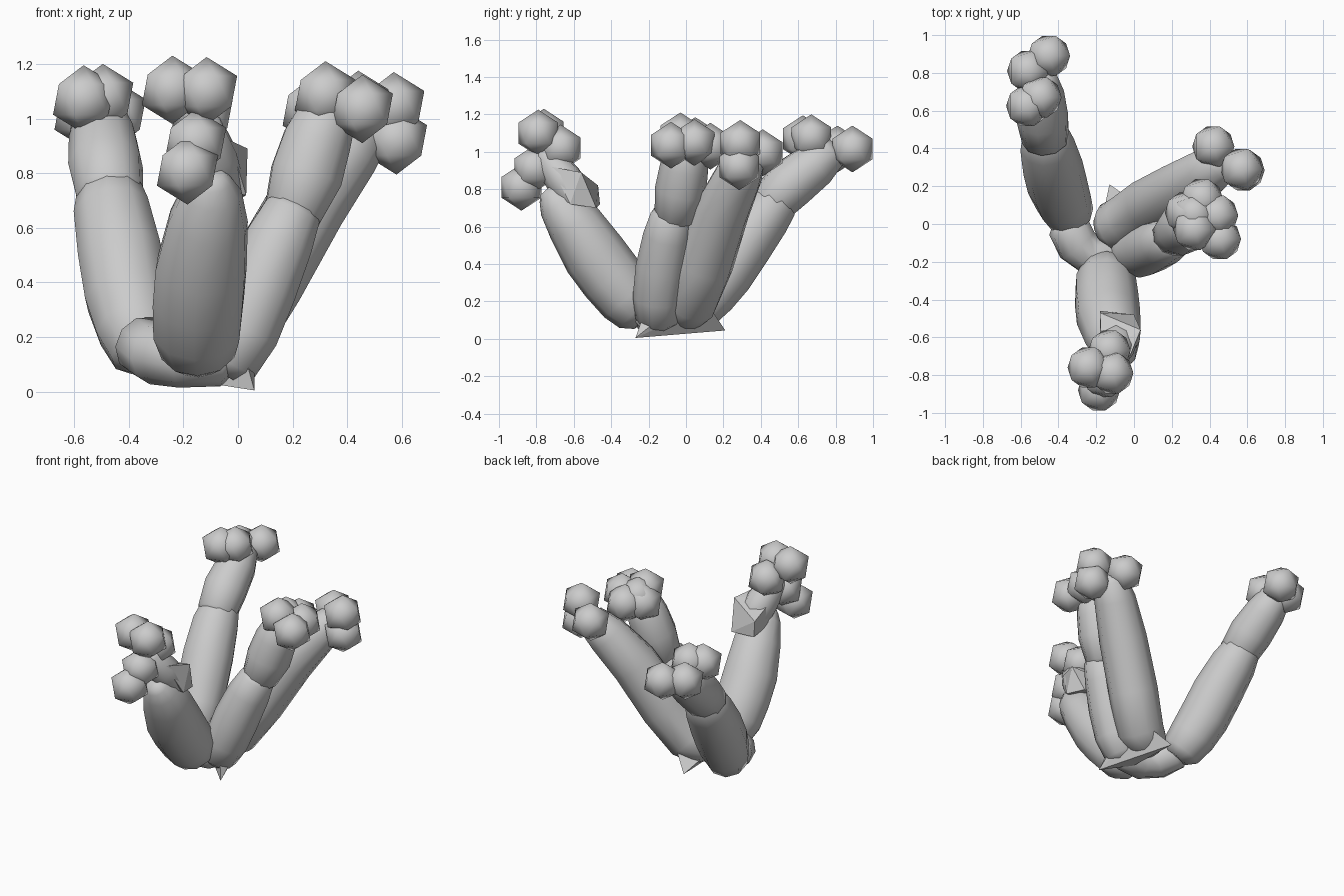
import bpy, bmesh, math
from mathutils import Vector

cube = bpy.data.objects.get("Cube")
if cube:
    bpy.data.objects.remove(cube, do_unlink=True)

grey = bpy.data.materials.new("pale_grey")
grey.use_nodes = True
tone = (0.6, 0.6, 0.6, 1)
grey.diffuse_color = tone
grey.node_tree.nodes["Principled BSDF"].inputs["Base Color"].default_value = tone


def finish(bm, name, smooth=True):
    bmesh.ops.recalc_face_normals(bm, faces=bm.faces)
    for f in bm.faces:
        f.smooth = smooth
    mesh = bpy.data.meshes.new(name)
    bm.to_mesh(mesh)
    bm.free()
    mesh.materials.append(grey)
    obj = bpy.data.objects.new(name, mesh)
    bpy.context.collection.objects.link(obj)
    return obj


def limb(name, path, sides=10):
    """Tapered tube through (x, y, z, radius) stations, with domed ends."""
    pts = [Vector(p[:3]) for p in path]
    radii = [p[3] for p in path]
    # small extra rings round off both ends
    first = (pts[0] - pts[1]).normalized()
    last = (pts[-1] - pts[-2]).normalized()
    pts = [pts[0] + first * radii[0] * 0.4] + pts + [pts[-1] + last * radii[-1] * 0.4]
    radii = [radii[0] * 0.6] + radii + [radii[-1] * 0.6]
    bm = bmesh.new()
    rings = []
    for i, (p, r) in enumerate(zip(pts, radii)):
        along = (pts[min(i + 1, len(pts) - 1)] - pts[max(i - 1, 0)]).normalized()
        u = along.cross(Vector((0.3, 1, 0))).normalized()
        v = along.cross(u)
        rings.append([bm.verts.new(p + r * (u * math.cos(a) + v * math.sin(a)))
                      for a in (math.tau * k / sides for k in range(sides))])
    for a, b in zip(rings, rings[1:]):
        for k in range(sides):
            n = (k + 1) % sides
            bm.faces.new((a[k], a[n], b[n], b[k]))
    bm.faces.new(rings[0])
    bm.faces.new(rings[-1])
    return finish(bm, name)


def knobs(name, centres, radius=0.125):
    """Cluster of coarse smooth-shaded balls."""
    for i, c in enumerate(centres):
        bm = bmesh.new()
        bmesh.ops.create_icosphere(bm, subdivisions=1, radius=radius)
        bmesh.ops.translate(bm, verts=bm.verts, vec=c)
        finish(bm, f"{name}_{i + 1}")


def hull(name, points):
    bm = bmesh.new()
    for p in points:
        bm.verts.new(p)
    bmesh.ops.convex_hull(bm, input=bm.verts)
    return finish(bm, name, False)


# Low trunk joining the branches
limb("trunk", [(-.35, -.01, .17, .11), (-.3, -.11, .14, .115),
               (-.21, -.18, .13, .115), (-.06, -.17, .125, .105)])

# Front branch, its sleeve and torn flap
limb("front_branch", [(-.145, -.25, .15, .14), (-.15, -.31, .22, .165),
                      (-.145, -.4, .33, .172), (-.135, -.49, .45, .172),
                      (-.11, -.6, .62, .15), (-.095, -.69, .73, .11),
                      (-.095, -.73, .775, .07)])
limb("front_sleeve", [(-.07, -.58, .75, .1), (-.1, -.66, .86, .1),
                      (-.14, -.75, .98, .08)])
hull("front_flap", [(-.18, -.46, .72), (-.18, -.47, .82), (.035, -.56, .89),
                    (0, -.48, .7), (.03, -.62, .72), (-.18, -.6, .74),
                    (-.17, -.7, .9), (-.03, -.72, .92)])
knobs("front_knob", [(-.24, -.76, 1.105), (-.115, -.79, 1.1), (-.13, -.67, 1.02),
                     (-.155, -.81, .91), (-.185, -.88, .81)])

# Back right branch
limb("back_branch", [(-.34, .05, .15, .13), (-.375, .12, .24, .15),
                     (-.405, .2, .35, .16), (-.43, .3, .5, .16),
                     (-.46, .42, .66, .145), (-.47, .49, .74, .12)])
limb("back_sleeve", [(-.47, .45, .72, .125), (-.485, .56, .83, .138),
                     (-.495, .69, .93, .125), (-.505, .77, 1.0, .1)])
knobs("back_knob", [(-.565, .625, 1.07), (-.495, .67, 1.075),
                    (-.56, .81, 1.015), (-.45, .89, 1.015)])

# Left rear branch with its flared root
limb("left_branch", [(-.13, -.02, .15, .13), (-.03, .02, .2, .15),
                     (.09, .1, .4, .155), (.25, .19, .68, .15),
                     (.39, .28, .87, .13), (.47, .33, .96, .1)])
hull("root_flare", [(-.13, .21, .045), (.06, -.27, .005), (-.1, -.12, .03),
                    (-.17, .02, .12), (0, .12, .18), (.06, 0, .22),
                    (.02, -.22, .15)])
knobs("left_knob", [(.42, .41, .995), (.57, .29, 1.045), (.58, .285, .92)])

# Left front branch
limb("inner_branch", [(-.04, -.15, .11, .12), (.02, -.15, .22, .135),
                      (.08, -.13, .38, .14), (.15, -.1, .55, .13),
                      (.2, -.08, .66, .11)])
limb("inner_sleeve", [(.2, -.06, .65, .11), (.25, -.03, .79, .138),
                      (.29, -.01, .92, .13), (.33, .0, 1.02, .11)])
knobs("inner_knob", [(.32, -.03, 1.085), (.455, -.08, 1.035), (.44, .045, 1.05),
                     (.275, .06, 1.03), (.36, .13, 1.03), (.32, .05, 1.06)])
